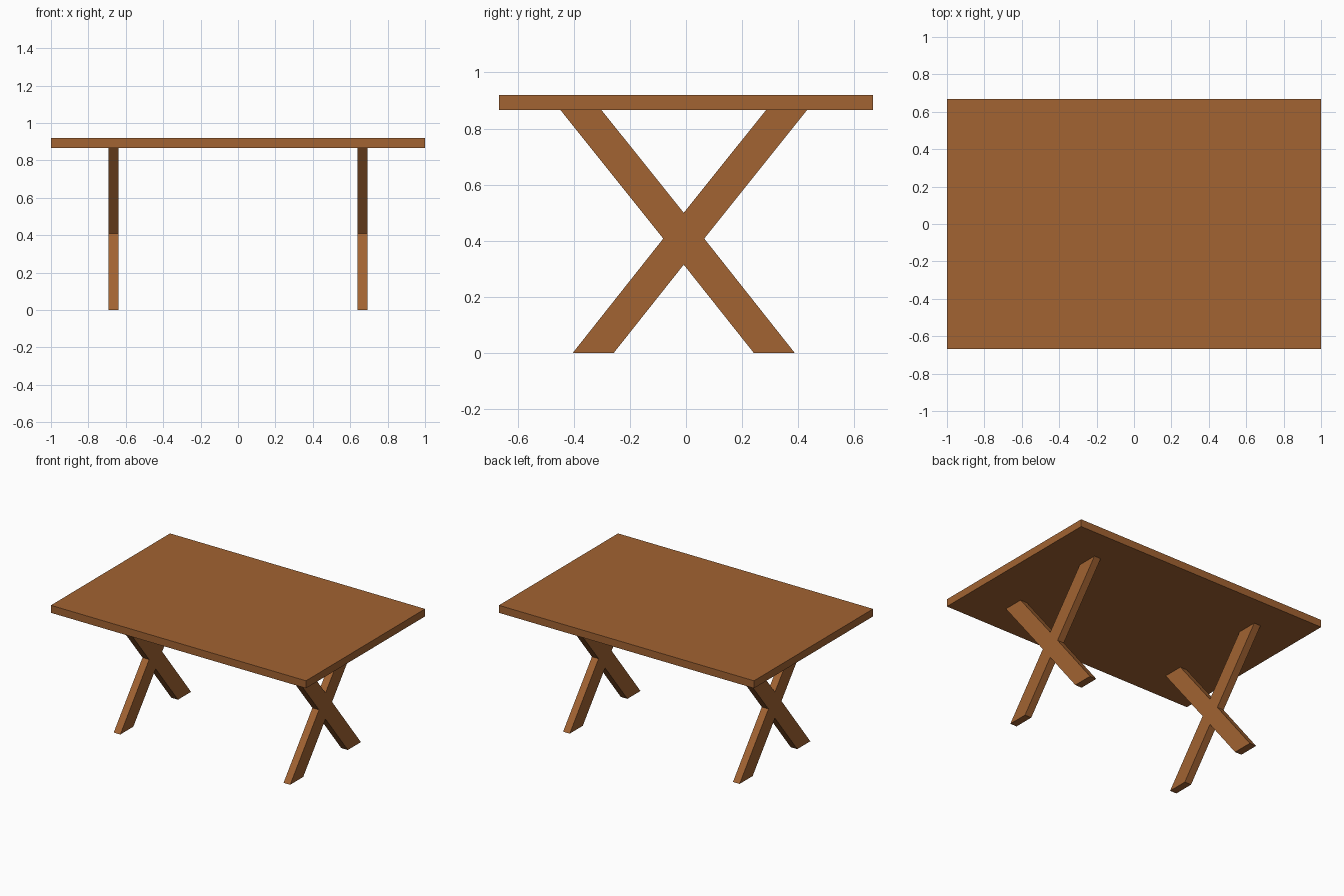
import bpy, bmesh

if "Cube" in bpy.data.objects:
    bpy.data.objects.remove(bpy.data.objects["Cube"])

wood = bpy.data.materials.new("brown_wood")
wood.diffuse_color = (0.36, 0.125, 0.032, 1)
wood.use_nodes = True
wood.node_tree.nodes["Principled BSDF"].inputs["Base Color"].default_value = wood.diffuse_color


def prism(name, profile, x0, x1):
    """Extrude a (y, z) profile along x."""
    bm = bmesh.new()
    face = bm.faces.new([bm.verts.new((x0, y, z)) for y, z in profile])
    ext = bmesh.ops.extrude_face_region(bm, geom=[face])
    verts = [v for v in ext["geom"] if isinstance(v, bmesh.types.BMVert)]
    bmesh.ops.translate(bm, verts=verts, vec=(x1 - x0, 0, 0))
    bmesh.ops.recalc_face_normals(bm, faces=bm.faces)
    mesh = bpy.data.meshes.new(name)
    bm.to_mesh(mesh)
    bm.free()
    mesh.materials.append(wood)
    obj = bpy.data.objects.new(name, mesh)
    bpy.context.collection.objects.link(obj)


TOP, UNDER = 0.92, 0.867

# Flat rectangular table top
prism("table_top", [(-0.667, UNDER), (0.667, UNDER), (0.667, TOP), (-0.667, TOP)], -1, 1)

# Crossed legs: one X outline per end
cross = [(-0.404, 0), (-0.258, 0), (-0.008, 0.315), (0.242, 0), (0.388, 0),
         (0.065, 0.408), (0.432, UNDER), (0.286, UNDER), (-0.008, 0.5),
         (-0.302, UNDER), (-0.448, UNDER), (-0.081, 0.408)]
for name, x in (("left_crossed_legs", -0.666), ("right_crossed_legs", 0.666)):
    prism(name, cross, x - 0.026, x + 0.026)
